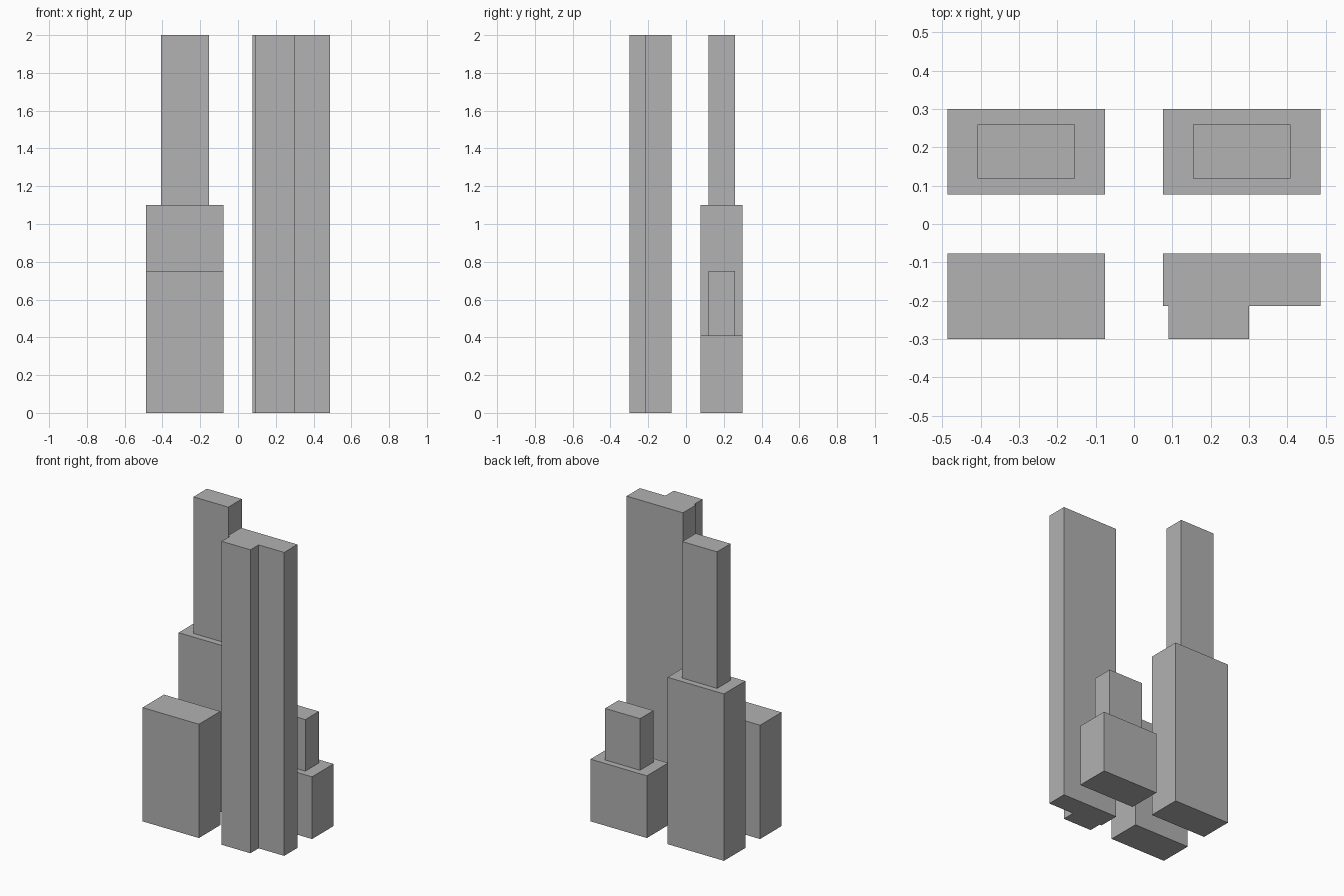
import bpy
import bmesh

cube = bpy.data.objects.get("Cube")
if cube:
    bpy.data.objects.remove(cube, do_unlink=True)

grey = bpy.data.materials.new("concrete_grey")
grey.use_nodes = True
colour = (0.445, 0.445, 0.445, 1)
grey.diffuse_color = colour
for node in grey.node_tree.nodes:
    if node.type == "BSDF_PRINCIPLED":
        node.inputs["Base Color"].default_value = colour


def extrude_plan(name, plan, z0, z1):
    """Raise a counter-clockwise floor plan into a closed block."""
    bm = bmesh.new()
    floor = bm.faces.new([bm.verts.new((x, y, z0)) for x, y in plan])
    raised = bmesh.ops.extrude_face_region(bm, geom=[floor], use_keep_orig=True)
    top = [v for v in raised["geom"] if isinstance(v, bmesh.types.BMVert)]
    bmesh.ops.translate(bm, verts=top, vec=(0, 0, z1 - z0))
    bmesh.ops.recalc_face_normals(bm, faces=bm.faces)
    mesh = bpy.data.meshes.new(name)
    bm.to_mesh(mesh)
    bm.free()
    mesh.materials.append(grey)
    obj = bpy.data.objects.new(name, mesh)
    bpy.context.collection.objects.link(obj)
    return obj


def block(name, cx, cy, width, depth, z0, z1):
    x, y = width / 2, depth / 2
    plan = [(cx - x, cy - y), (cx + x, cy - y), (cx + x, cy + y), (cx - x, cy + y)]
    return extrude_plan(name, plan, z0, z1)


# Plot layout shared by the four buildings
PX, PY = 0.281, 0.188
W, D = 0.411, 0.223

# Back pair: wide podium with a narrower tower on top
for side, cx, podium, roof in (("right", -PX, 1.1, 2.0), ("left", PX, 0.41, 0.75)):
    block(f"back_{side}_podium", cx, PY, W, D, 0, podium)
    block(f"back_{side}_tower", cx, PY + 0.001, 0.254, 0.14, podium, roof)

# Front right: plain block
block("front_right_building", -PX, -PY, W, D, 0, 0.75)

# Front left: tall tower with a projecting front bay
x0, x1 = PX - W / 2, PX + W / 2
back, step, front = -PY + D / 2, -0.214, -PY - D / 2
extrude_plan("front_left_tower", [
    (x0, back), (x0, step), (0.09, step), (0.09, front),
    (0.3, front), (0.3, step), (x1, step), (x1, back)], 0, 2.0)
